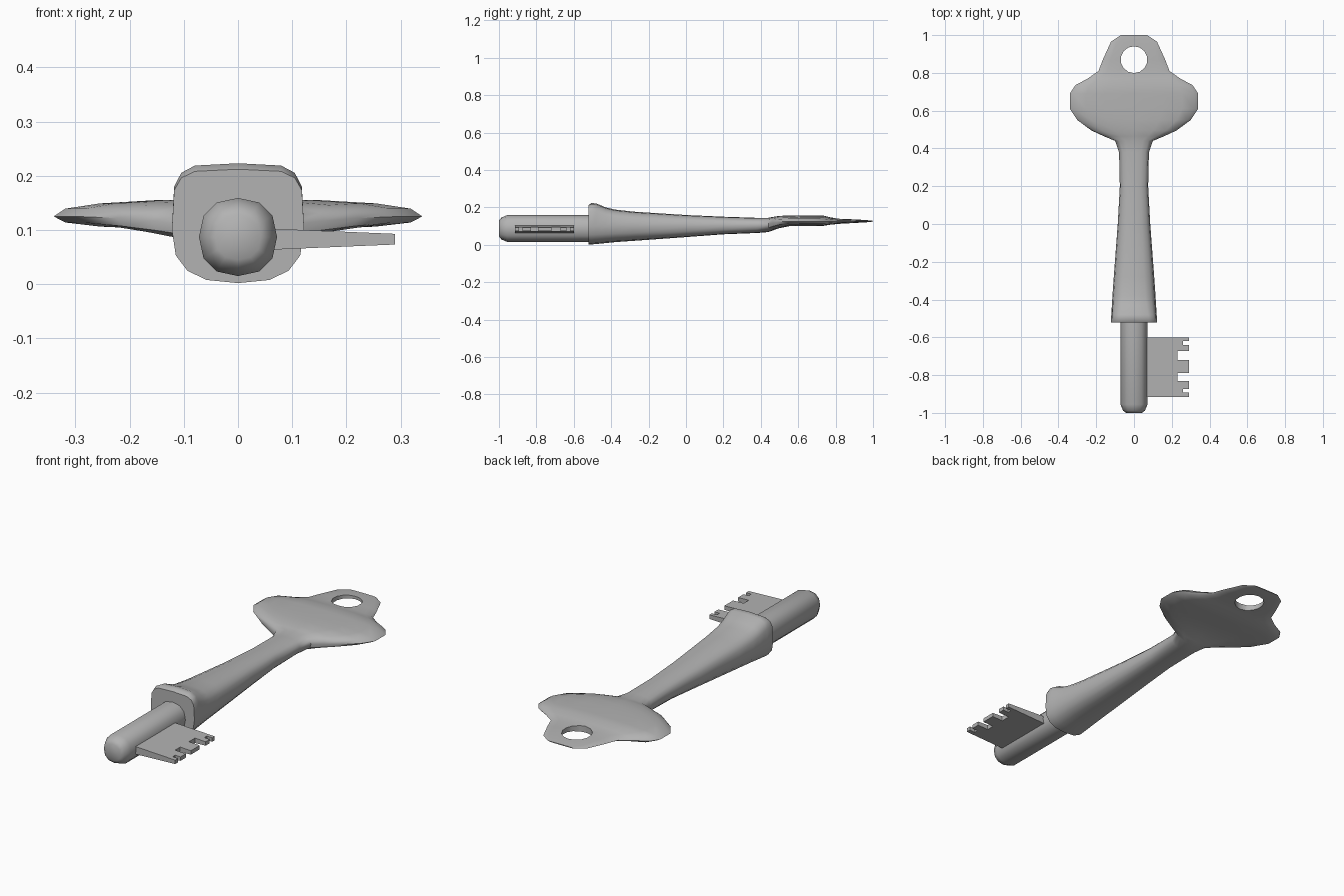
import bpy, bmesh, math

cube = bpy.data.objects.get("Cube")
if cube:
    bpy.data.objects.remove(cube, do_unlink=True)

steel = bpy.data.materials.new("grey_steel")
steel.use_nodes = True
GREY = (0.45, 0.45, 0.45, 1)
steel.diffuse_color = GREY
steel.node_tree.nodes["Principled BSDF"].inputs["Base Color"].default_value = GREY


def finish(name, bm):
    bmesh.ops.recalc_face_normals(bm, faces=bm.faces[:])
    mesh = bpy.data.meshes.new(name)
    bm.to_mesh(mesh)
    bm.free()
    mesh.materials.append(steel)
    obj = bpy.data.objects.new(name, mesh)
    bpy.context.collection.objects.link(obj)
    return obj


def smooth(obj, degrees):
    bpy.ops.object.select_all(action="DESELECT")
    obj.select_set(True)
    bpy.context.view_layer.objects.active = obj
    bpy.ops.object.shade_smooth_by_angle(angle=math.radians(degrees))


def loft(name, sections, sides=16):
    """Sections: y, half width, bottom z, widest z, top z, top squareness, bottom squareness."""
    bm = bmesh.new()
    rings = []
    for y, w, low, mid, high, n_top, n_low in sections:
        ring = []
        for i in range(sides):
            a = 2 * math.pi * i / sides
            c, s = math.cos(a), math.sin(a)
            n = n_top if s > 0 else n_low
            x = math.copysign(abs(c) ** (2 / n), c) * w
            z = mid + math.copysign(abs(s) ** (2 / n), s) * (high - mid if s > 0 else mid - low)
            ring.append(bm.verts.new((x, y, z)))
        rings.append(ring)
    for a, b in zip(rings, rings[1:]):
        for i in range(sides):
            j = (i + 1) % sides
            bm.faces.new((a[i], a[j], b[j], b[i]))
    bm.faces.new(rings[0])
    bm.faces.new(rings[-1])
    return finish(name, bm)


# Handle: collar and tapering shank
shank = [
    (-0.522, 0.122, 0.002, 0.10, 0.212, 4.5, 2.6),
    (-0.505, 0.122, 0.002, 0.10, 0.223, 4.5, 2.6),
    (-0.48, 0.120, 0.004, 0.10, 0.221, 4, 2.6),
    (-0.43, 0.117, 0.009, 0.10, 0.200, 3.4, 2.6),
    (-0.38, 0.114, 0.014, 0.10, 0.188, 3, 2.6),
    (-0.28, 0.107, 0.021, 0.10, 0.177, 2.8, 2.6),
    (0.00, 0.086, 0.041, 0.10, 0.159, 2.6, 2.6),
    (0.20, 0.075, 0.056, 0.102, 0.150, 2.6, 2.6),
    (0.38, 0.079, 0.063, 0.105, 0.144, 2.6, 2.6),
]
# Wide bow, its thickness closing to a sharp rim
bow = [
    (0.44, 0.100, 0.068, 0.110, 0.144, 2.5, 2.5),
    (0.465, 0.160, 0.077, 0.117, 0.149, 2.4, 2.4),
    (0.495, 0.225, 0.088, 0.122, 0.154, 2.4, 2.4),
    (0.55, 0.300, 0.099, 0.125, 0.157, 2.4, 2.4),
    (0.61, 0.340, 0.100, 0.125, 0.157, 2.4, 2.4),
    (0.69, 0.340, 0.100, 0.125, 0.157, 2.4, 2.4),
    (0.735, 0.310, 0.101, 0.125, 0.156, 2.4, 2.4),
    (0.77, 0.245, 0.107, 0.125, 0.147, 2.4, 2.4),
    (0.81, 0.188, 0.111, 0.126, 0.140, 2.4, 2.4),
    (0.87, 0.165, 0.114, 0.126, 0.138, 2.4, 2.4),
    (0.965, 0.122, 0.120, 0.126, 0.132, 2.4, 2.4),
    (1.00, 0.070, 0.124, 0.126, 0.128, 2.4, 2.4),
]
handle = loft("handle_and_bow", shank + bow)

# Hanging hole through the bow
bpy.ops.mesh.primitive_cylinder_add(vertices=14, radius=0.071, depth=0.4, location=(0, 0.87, 0.125))
cutter = bpy.context.object
cutter.name = "hole_cutter"
cutter.hide_render = True
cut = handle.modifiers.new("hanging_hole", "BOOLEAN")
cut.operation = "DIFFERENCE"
cut.solver = "EXACT"
cut.object = cutter
bpy.context.view_layer.objects.active = handle
bpy.ops.object.modifier_apply(modifier=cut.name)
bpy.data.objects.remove(cutter, do_unlink=True)
smooth(handle, 40)

# Round pin with a domed tip
pin_ends = [(-1.0, 0.042), (-0.988, 0.058), (-0.955, 0.072), (-0.50, 0.072)]
pin = loft("pin", [(y, r, 0.087 - r, 0.087, 0.087 + r, 2.3, 2.3) for y, r in pin_ends], 12)
smooth(pin, 50)

# Toothed bit: each notch is (start y, end y, depth x)
EDGE, ROOT = 0.29, 0.04
notches = [(-0.893, -0.873, 0.26), (-0.83, -0.79, 0.23),
           (-0.72, -0.672, 0.23), (-0.64, -0.62, 0.26)]
outline = [(ROOT, -0.915), (EDGE, -0.915)]
for start, end, depth in notches:
    outline += [(EDGE, start), (depth, start), (depth, end), (EDGE, end)]
outline += [(EDGE, -0.6), (ROOT, -0.6)]
bm = bmesh.new()
layers = []
for sign in (-1, 1):
    # the plate thins towards its toothed edge
    layers.append([bm.verts.new((x, y, 0.083 + sign * (0.022 - 0.042 * x))) for x, y in outline])
    bm.faces.new(layers[-1])
count = len(outline)
for i in range(count):
    j = (i + 1) % count
    bm.faces.new((layers[0][i], layers[0][j], layers[1][j], layers[1][i]))
finish("bit", bm)
